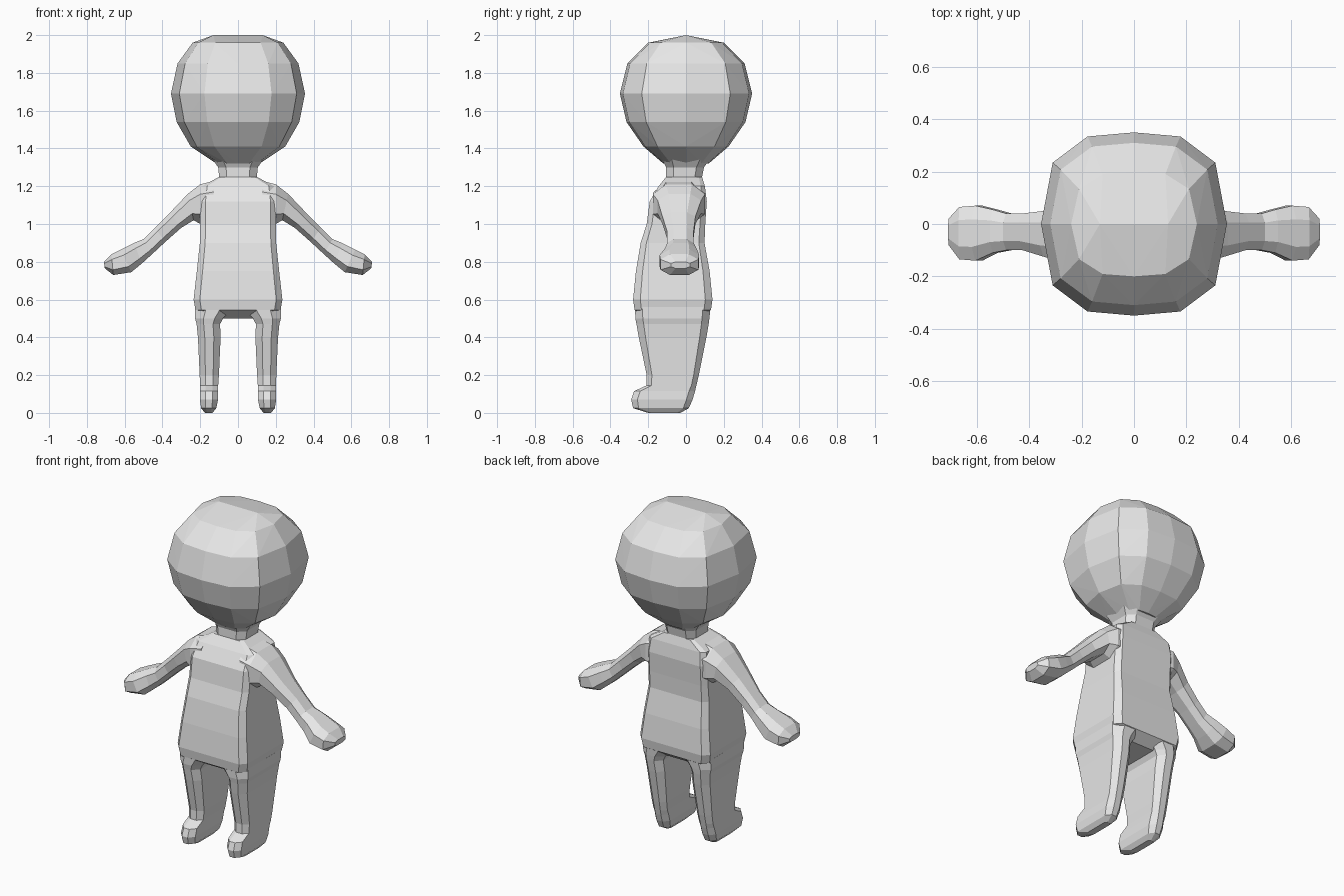
import bpy
import bmesh
from mathutils import Vector

cube = bpy.data.objects.get("Cube")
if cube:
    bpy.data.objects.remove(cube, do_unlink=True)

# One plain grey for the whole figure
grey = bpy.data.materials.new("light_grey")
grey.use_nodes = True
colour = (0.8, 0.8, 0.8, 1)
grey.diffuse_color = colour
grey.node_tree.nodes["Principled BSDF"].inputs["Base Color"].default_value = colour


def profile(quarter):
    """Closed cross-section made from one quarter, listed from +a to +b."""
    back = [(-a, b) for a, b in reversed(quarter) if a > 0]
    half = quarter + back
    return half + [(a, -b) for a, b in reversed(half) if b > 0]


def section(shape, centre, a_axis, b_axis):
    return [centre + a_axis * a + b_axis * b for a, b in shape]


def level(shape, z, half_x, front, back, x=0.0):
    """Horizontal cross-section between a front and a back y."""
    centre = Vector((x, (front + back) / 2, z))
    return section(shape, centre, Vector((half_x, 0, 0)),
                   Vector((0, (back - front) / 2, 0)))


def finish(name, bm, mirrored=False):
    bmesh.ops.recalc_face_normals(bm, faces=bm.faces)
    mesh = bpy.data.meshes.new(name)
    bm.to_mesh(mesh)
    bm.free()
    mesh.materials.append(grey)
    obj = bpy.data.objects.new(name, mesh)
    bpy.context.collection.objects.link(obj)
    if mirrored:
        mirror = obj.modifiers.new("mirror", "MIRROR")
        mirror.use_axis[0] = True
        mirror.use_mirror_merge = False
    return obj


def loft(name, sections, mirrored=False):
    bm = bmesh.new()
    rings = [[bm.verts.new(p) for p in points] for points in sections]
    for low, high in zip(rings, rings[1:]):
        count = len(low)
        for i in range(count):
            j = (i + 1) % count
            bm.faces.new((low[i], low[j], high[j], high[i]))
    bm.faces.new(rings[0])
    bm.faces.new(rings[-1])
    return finish(name, bm, mirrored)


# Head: faceted rounded ball with a short ridge on the crown
head_shape = profile([(1, 0), (.875, .67), (.5, .955), (0, 1)])
head_levels = [  # z, half width, half depth
    (1.32, .115, .12), (1.41, .25, .225), (1.54, .325, .315),
    (1.69, .355, .35), (1.85, .32, .31), (1.96, .24, .2)]
bm = bmesh.new()
for z, width, depth in head_levels:
    for point in level(head_shape, z, width, -depth, depth):
        bm.verts.new(point)
for x in (-.13, .13):
    bm.verts.new((x, 0, 2))
bmesh.ops.convex_hull(bm, input=bm.verts)
bmesh.ops.dissolve_limit(bm, angle_limit=.01, verts=bm.verts, edges=bm.edges)
finish("head", bm)

# Neck
neck_shape = profile([(1, .6), (.6, 1)])
loft("neck", [level(neck_shape, *row) for row in (
    (1.2, .12, -.12, .09), (1.25, .1, -.105, .085),
    (1.3, .105, -.105, .095), (1.35, .14, -.13, .13))])

# Torso: deep boxy body with narrow bevelled corners
torso_shape = profile([(1, .82), (.86, 1)])
torso_levels = [  # z, half width, front y, back y
    (.5, .1, -.2, .07), (.545, .225, -.272, .132), (.6, .235, -.28, .14),
    (.75, .218, -.265, .125), (.9, .202, -.24, .098), (1, .2, -.208, .102),
    (1.12, .2, -.192, .11), (1.2, .19, -.145, .1), (1.25, .1, -.105, .085)]
loft("torso", [level(torso_shape, *row) for row in torso_levels])

# Legs: thin side to side, deep front to back, ending in small feet
leg_shape = profile([(1, .8), (.4, 1)])
leg_levels = [  # z, half width, front y, back y, centre x
    (0, .02, -.2, -.03, .155), (.025, .04, -.28, .015, .155),
    (.07, .048, -.29, .035, .154), (.115, .047, -.275, .048, .153),
    (.145, .048, -.21, .055, .153), (.2, .051, -.208, .068, .152),
    (.4, .06, -.25, .108, .152), (.47, .062, -.262, .12, .157),
    (.5, .074, -.268, .124, .153), (.56, .1, -.27, .13, .128)]
loft("legs", [level(leg_shape, *row) for row in leg_levels], mirrored=True)

# Arms: sections run between an upper and a lower edge point
arm_shape = profile([(1, .5), (.5, 1)])
arm_edges = [  # upper x, upper z, lower x, lower z, front y, back y
    (.12, 1.23, .15, .99, -.17, .095), (.2, 1.21, .2, 1, -.175, .1),
    (.265, 1.16, .235, 1.02, -.15, .08), (.36, 1.06, .3, .98, -.125, .05),
    (.44, .98, .385, .905, -.1, .04), (.5, .92, .455, .84, -.1, .04),
    (.55, .9, .51, .79, -.11, .055), (.62, .865, .565, .745, -.14, .07),
    (.67, .84, .66, .73, -.135, .065), (.71, .8, .705, .765, -.08, .02)]
arm_sections = []
for upper_x, upper_z, lower_x, lower_z, front, back in arm_edges:
    upper = Vector((upper_x, (front + back) / 2, upper_z))
    lower = Vector((lower_x, (front + back) / 2, lower_z))
    arm_sections.append(section(arm_shape, (upper + lower) / 2,
                                (upper - lower) / 2,
                                Vector((0, (back - front) / 2, 0))))
loft("arms", arm_sections, mirrored=True)
